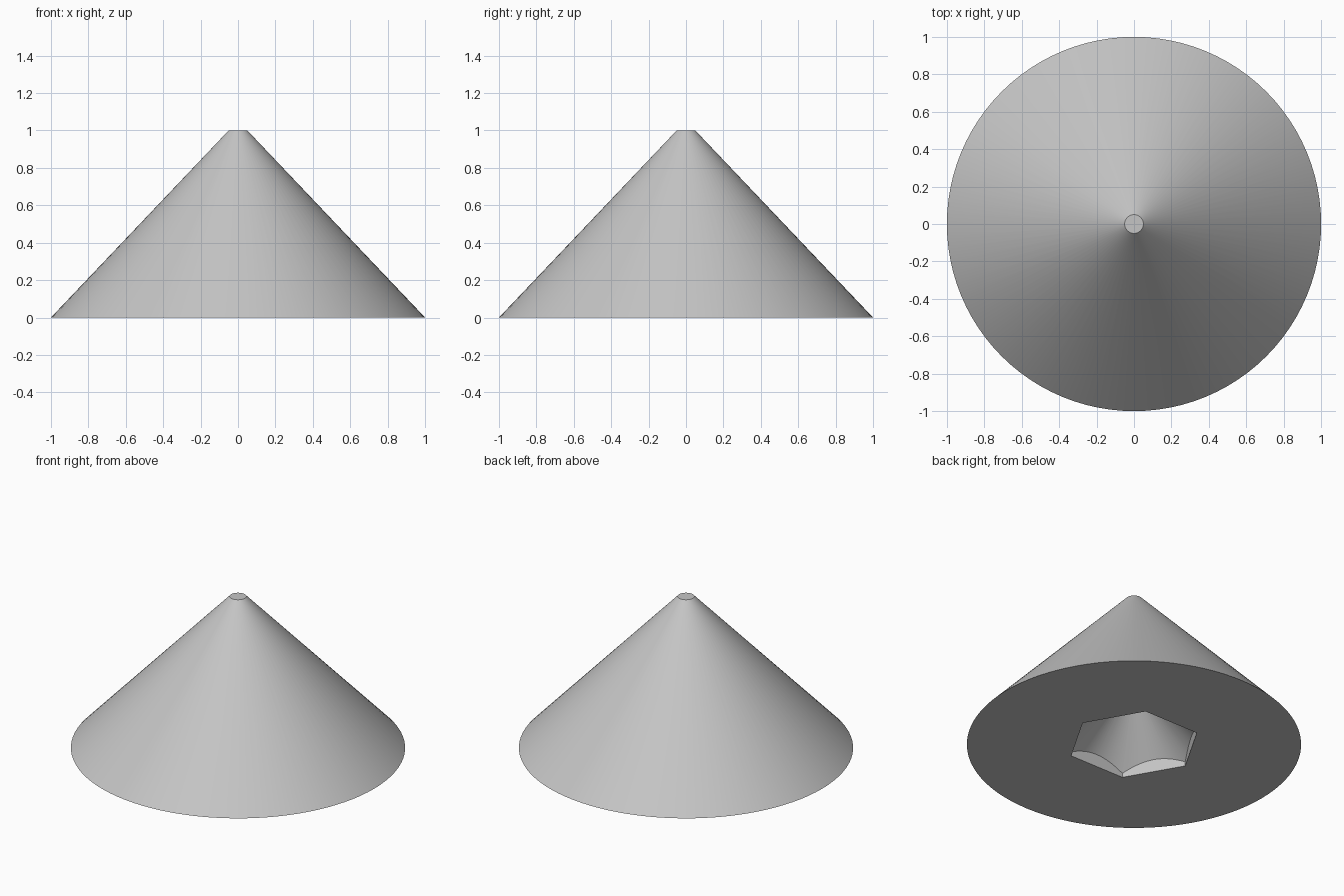
import bpy
import math

default = bpy.data.objects.get("Cube")
if default:
    bpy.data.objects.remove(default, do_unlink=True)

grey = bpy.data.materials.new("plain grey")
colour = (0.56, 0.56, 0.56, 1)
grey.use_nodes = True
grey.diffuse_color = colour
grey.node_tree.nodes["Principled BSDF"].inputs["Base Color"].default_value = colour


def frustum(name, sides, r_bottom, r_top, z_bottom, z_top):
    """Upright cone or prism with its first corner on the x axis."""
    bpy.ops.mesh.primitive_cone_add(
        vertices=sides, radius1=r_bottom, radius2=r_top,
        depth=z_top - z_bottom, location=(0, 0, (z_bottom + z_top) / 2),
        rotation=(0, 0, math.pi / 2))
    obj = bpy.context.object
    bpy.ops.object.transform_apply(location=True, rotation=True, scale=True)
    obj.name = name
    obj.data.materials.append(grey)
    return obj


def combine(target, tool, operation):
    """Apply a boolean and discard the helper."""
    tool.hide_render = True
    mod = target.modifiers.new("cut", "BOOLEAN")
    mod.operation = operation
    mod.solver = "EXACT"
    mod.object = tool
    bpy.ops.object.select_all(action="DESELECT")
    bpy.context.view_layer.objects.active = target
    target.select_set(True)
    bpy.ops.object.modifier_apply(modifier=mod.name)
    bpy.data.objects.remove(tool, do_unlink=True)


# Solid cone with a small flat tip
body = frustum("cone_body", 96, 1, 0.05, 0, 1)

# Hexagonal pocket in the base, tapering inside as a cone
pocket = frustum("hex_pocket", 6, 0.4, 0.4, -0.1, 0.8)
taper = frustum("pocket_taper", 96, 0.62, 0.02, -0.2, 0.42)
combine(pocket, taper, "INTERSECT")
combine(body, pocket, "DIFFERENCE")

# Smooth cones, crisp rims and pocket edges
bpy.ops.object.shade_smooth_by_angle(angle=math.radians(25))
